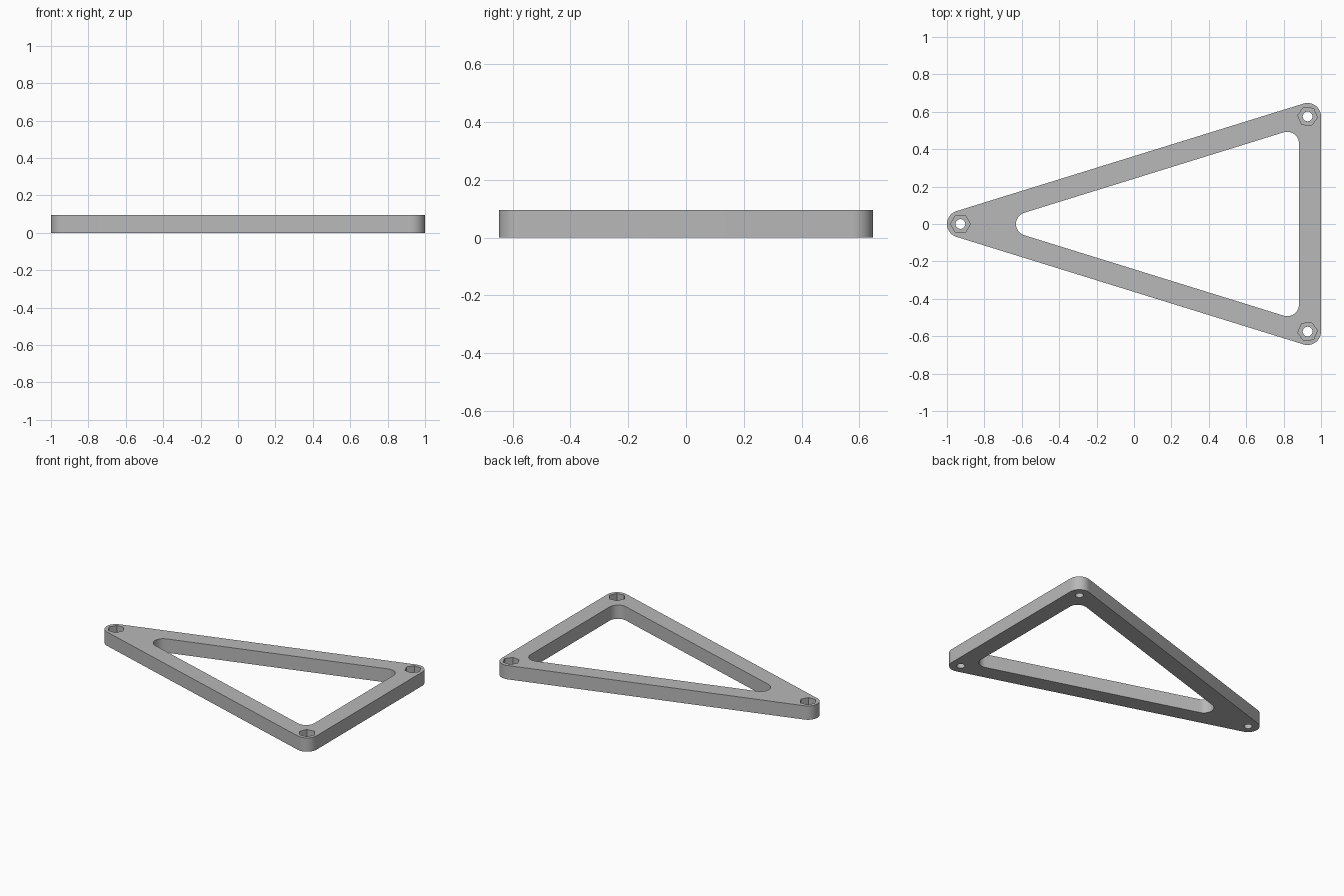
import bpy, bmesh, math

if "Cube" in bpy.data.objects:
    bpy.data.objects.remove(bpy.data.objects["Cube"])

HEIGHT = 0.095
SLOPE = math.atan2(0.575, 1.856)      # lean of the two long bars
STEPS = 12

grey = bpy.data.materials.new("plain grey")
grey.diffuse_color = (0.48, 0.48, 0.48, 1)
grey.use_nodes = True
grey.node_tree.nodes["Principled BSDF"].inputs["Base Color"].default_value = grey.diffuse_color


def prism(name, points, z0, z1):
    """Extrude a counter-clockwise outline from z0 to z1."""
    bm = bmesh.new()
    low = [bm.verts.new((x, y, z0)) for x, y in points]
    high = [bm.verts.new((x, y, z1)) for x, y in points]
    bm.faces.new(low[::-1])
    bm.faces.new(high)
    for i in range(len(points)):
        j = (i + 1) % len(points)
        bm.faces.new((low[i], low[j], high[j], high[i]))
    mesh = bpy.data.meshes.new(name)
    bm.to_mesh(mesh)
    bm.free()
    mesh.materials.append(grey)
    ob = bpy.data.objects.new(name, mesh)
    bpy.context.collection.objects.link(ob)
    return ob


def rounded_triangle(left_x, right_x, half_y, r):
    """Outline around three corner centres, rounded by radius r."""
    upper = math.pi / 2 + SLOPE
    corners = [(left_x, 0, upper, 2 * math.pi - upper),
               (right_x, -half_y, 2 * math.pi - upper, 2 * math.pi),
               (right_x, half_y, 0, upper)]
    return [(cx + r * math.cos(a0 + (a1 - a0) * i / STEPS),
             cy + r * math.sin(a0 + (a1 - a0) * i / STEPS))
            for cx, cy, a0, a1 in corners for i in range(STEPS + 1)]


def ngon(cx, cy, r, n, turn=0):
    return [(cx + r * math.cos(turn + 2 * math.pi * i / n),
             cy + r * math.sin(turn + 2 * math.pi * i / n)) for i in range(n)]


# Triangular frame
frame = prism("triangular_frame", rounded_triangle(-0.928, 0.928, 0.575, 0.072), 0, HEIGHT)

# Central opening
cutters = [prism("opening_cutter", rounded_triangle(-0.568, 0.819, 0.43, 0.063), -0.1, 0.2)]

# Screw hole and hexagonal nut pocket at each corner
for x, y, turn in ((-0.928, 0, 0), (0.928, 0.575, -0.112), (0.928, -0.575, 0.112)):
    cutters.append(prism("screw_hole_cutter", ngon(x, y, 0.026, 24), -0.1, 0.2))
    cutters.append(prism("nut_pocket_cutter", ngon(x, y, 0.053, 6, turn), HEIGHT - 0.05, 0.2))

# Cut the frame, then remove the cutters
bpy.context.view_layer.objects.active = frame
frame.select_set(True)
for cutter in cutters:
    cutter.hide_render = True
    mod = frame.modifiers.new("cut", 'BOOLEAN')
    mod.operation = 'DIFFERENCE'
    mod.solver = 'EXACT'
    mod.object = cutter
    bpy.ops.object.modifier_apply(modifier=mod.name)
    bpy.data.objects.remove(cutter)

bpy.ops.object.shade_smooth_by_angle(angle=math.radians(30))
